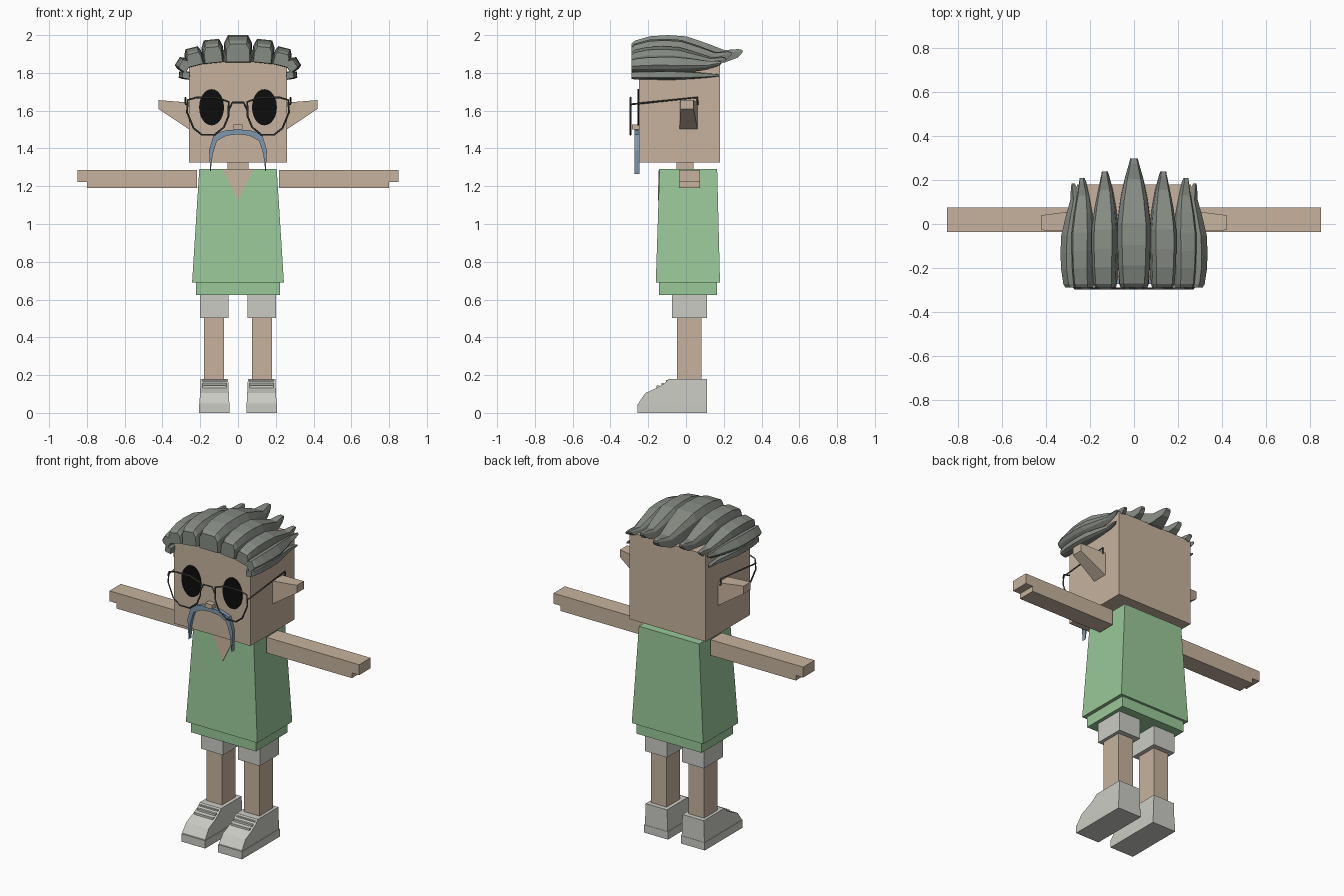
import bpy
import bmesh
from math import sin, cos, radians, pi
from mathutils import Vector, Matrix

cube = bpy.data.objects.get("Cube")
if cube:
    bpy.data.objects.remove(cube, do_unlink=True)


def material(name, r, g, b):
    m = bpy.data.materials.new(name)
    m.use_nodes = True
    m.diffuse_color = (r, g, b, 1)
    m.node_tree.nodes["Principled BSDF"].inputs["Base Color"].default_value = (r, g, b, 1)
    return m


SKIN = material("skin", 0.57, 0.45, 0.34)
GREEN = material("shirt green", 0.32, 0.58, 0.32)
PALE = material("pale grey", 0.60, 0.60, 0.56)
HAIR = material("hair grey", 0.24, 0.26, 0.23)
BLUE = material("moustache blue", 0.21, 0.31, 0.42)
BLACK = material("eye black", 0.004, 0.004, 0.004)
WIRE = material("wire grey", 0.07, 0.075, 0.065)


def loft(name, sections, mat, transform=None):
    """Skin a row of matching closed sections and cap both ends."""
    bm = bmesh.new()
    rings = [[bm.verts.new(p) for p in s] for s in sections]
    for a, b in zip(rings, rings[1:]):
        for i in range(len(a)):
            j = (i + 1) % len(a)
            bm.faces.new((a[i], a[j], b[j], b[i]))
    bm.faces.new(rings[0])
    bm.faces.new(rings[-1])
    if transform:
        bm.transform(transform)
    bmesh.ops.recalc_face_normals(bm, faces=bm.faces)
    mesh = bpy.data.meshes.new(name)
    bm.to_mesh(mesh)
    bm.free()
    mesh.materials.append(mat)
    obj = bpy.data.objects.new(name, mesh)
    bpy.context.collection.objects.link(obj)
    return obj


def rect(x0, x1, y0, y1, z):
    return [(x0, y0, z), (x1, y0, z), (x1, y1, z), (x0, y1, z)]


def box(name, x0, x1, y0, y1, z0, z1, mat):
    return loft(name, [rect(x0, x1, y0, y1, z0), rect(x0, x1, y0, y1, z1)], mat)


def plate(name, outline, y0, y1, mat):
    """Extrude an (x, z) outline along y."""
    return loft(name, [[(x, y, z) for x, z in outline] for y in (y0, y1)], mat)


def wire(name, points, closed=False, radius=0.005):
    cu = bpy.data.curves.new(name, "CURVE")
    cu.dimensions = "3D"
    cu.bevel_depth = radius
    cu.bevel_resolution = 0
    cu.use_fill_caps = True
    sp = cu.splines.new("POLY")
    sp.points.add(len(points) - 1)
    for p, co in zip(sp.points, points):
        p.co = (*co, 1)
    sp.use_cyclic_u = closed
    cu.materials.append(WIRE)
    obj = bpy.data.objects.new(name, cu)
    bpy.context.collection.objects.link(obj)


# Head, neck and nose
box("head", -0.26, 0.26, -0.25, 0.18, 1.325, 1.86, SKIN)
box("neck", -0.055, 0.055, -0.05, 0.04, 1.25, 1.34, SKIN)
box("nose", -0.024, 0.024, -0.285, -0.24, 1.5, 1.527, SKIN)

# Shirt with inner hem and neck opening
loft("shirt", [rect(-0.243, 0.243, -0.16, 0.18, 0.69),
               rect(-0.205, 0.205, -0.14, 0.165, 1.29)], GREEN)
box("shirt_hem", -0.222, 0.222, -0.142, 0.165, 0.625, 0.70, GREEN)
neck_v = [(-0.08, 1.288), (0.08, 1.288), (0, 1.125)]
loft("neck_opening", [[(x, -0.14 - (1.29 - z) / 30 + d, z) for x, z in neck_v]
                      for d in (-0.004, 0.003)], SKIN)

# Moustache, drawn as one half outline and its reflection
half = [(0, 1.50), (0.06, 1.497), (0.128, 1.475), (0.153, 1.39), (0.146, 1.265),
        (0.134, 1.37), (0.112, 1.44), (0.06, 1.468), (0, 1.474)]
for side, label in ((1, "left"), (-1, "right")):
    plate("moustache_" + label, [(side * x, z) for x, z in half], -0.272, -0.245, BLUE)

# Spectacles bridge
wire("glasses_bridge", [(-0.05, -0.293, 1.6), (-0.03, -0.293, 1.643),
                        (0.03, -0.293, 1.643), (0.05, -0.293, 1.6)])

# Rim outline around its own centre
RIM = [(-0.11, 0.075), (-0.045, 0.098), (0.06, 0.098), (0.105, 0.085), (0.11, 0.02),
       (0.075, -0.065), (0.03, -0.1), (-0.035, -0.1), (-0.085, -0.06), (-0.11, 0.0)]

# Shoe side profile in (y, z)
SHOE = [(0.11, 0.0), (0.11, 0.18), (-0.09, 0.18), (-0.115, 0.155), (-0.16, 0.13),
        (-0.215, 0.105), (-0.25, 0.055), (-0.255, 0.0)]

for s, label in ((1, "left"), (-1, "right")):
    def sbox(name, x0, x1, *rest):
        return box(name + "_" + label, s * x0, s * x1, *rest)

    # Arm with a shorter lower layer at the hand
    sbox("arm", 0.218, 0.80, -0.036, 0.075, 1.19, 1.286, SKIN)
    sbox("fingers", 0.80, 0.85, -0.036, 0.075, 1.222, 1.286, SKIN)

    # Ear tapering outward
    loft("ear_" + label, [
        [(s * 0.25, y, z) for y, z in ((-0.035, 1.495), (0.062, 1.495), (0.062, 1.642), (-0.035, 1.642))],
        [(s * 0.42, y, z) for y, z in ((-0.028, 1.608), (0.04, 1.608), (0.04, 1.656), (-0.028, 1.656))],
    ], SKIN)

    # Eye and spectacles
    plate("eye_" + label, [(s * 0.14 + 0.066 * cos(a), 1.618 + 0.096 * sin(a))
                           for a in (2 * pi * i / 24 for i in range(24))], -0.256, -0.249, BLACK)
    wire("glasses_rim_" + label,
         [(s * (0.16 + x), -0.293, 1.572 + z) for x, z in RIM], True)
    wire("glasses_temple_" + label,
         [(s * 0.268, -0.293, 1.632), (s * 0.278, -0.28, 1.635),
          (s * 0.278, 0.06, 1.67), (s * 0.278, 0.062, 1.63)])

    # Leg and shorts
    sbox("leg", 0.075, 0.18, -0.048, 0.082, 0.15, 0.52, SKIN)
    sbox("shorts_leg", 0.05, 0.20, -0.073, 0.112, 0.503, 0.66, PALE)

    # Shoe narrows a little toward the top
    loft("shoe_" + label, [
        [(s * (0.125 + d * (0.079 - 0.05 * max(0, z - 0.05))), y, z) for y, z in SHOE]
        for d in (-1, 1)], PALE)
    sbox("sole", 0.044, 0.206, -0.256, 0.112, 0.0, 0.048, PALE)
    # Laces over the instep
    for i in range(3):
        y, z = -0.155 + 0.025 * i, 0.134 + 0.014 * i
        sbox("lace_%d" % (i + 1), 0.062, 0.188, y, y + 0.014, z - 0.012, z + 0.011, PALE)

# Hair locks: fraction along the lock, width factor, base height, top height
LOCK = [(0.0, 0.80, 0.02, 0.68), (0.03, 0.88, 0.0, 0.80), (0.17, 0.95, 0.0, 0.96),
        (0.33, 1.0, 0.0, 1.0), (0.50, 1.0, 0.0, 0.95), (0.68, 0.82, 0.0, 0.70),
        (0.84, 0.56, 0.0, 0.45), (0.96, 0.30, 0.18, 0.49), (1.0, 0.22, 0.36, 0.46)]


def lock(name, x, z, roll, width, height, tip, drift):
    sections = []
    for t, w, lo, hi in LOCK:
        y = -0.288 + t * (tip + 0.288)
        h0, h1, hw = lo * height, hi * height, w * width
        cx = drift * max(0, t - 0.45)
        mid = h0 + 0.7 * (h1 - h0)
        sections.append([(cx - hw, y, h0), (cx + hw, y, h0), (cx + hw * 0.97, y, mid),
                         (cx + hw * 0.7, y, h1), (cx - hw * 0.7, y, h1), (cx - hw * 0.97, y, mid)])
    place = Matrix.Translation(Vector((x, 0, z))) @ Matrix.Rotation(radians(roll), 4, "Y")
    loft(name, sections, HAIR, place)


lock("hair_lock_centre", 0, 1.855, 0, 0.077, 0.145, 0.298, 0)
for s, label in ((1, "left"), (-1, "right")):
    lock("hair_lock_inner_" + label, s * 0.128, 1.852, s * 6, 0.058, 0.125, 0.24, 0)
    lock("hair_lock_middle_" + label, s * 0.222, 1.838, s * 14, 0.048, 0.098, 0.21, s * 0.01)
    lock("hair_lock_outer_" + label, s * 0.262, 1.825, s * 58, 0.036, 0.07, 0.185, s * -0.03)
    lock("hair_lock_side_" + label, s * 0.255, 1.785, s * 84, 0.022, 0.058, 0.175, 0)
